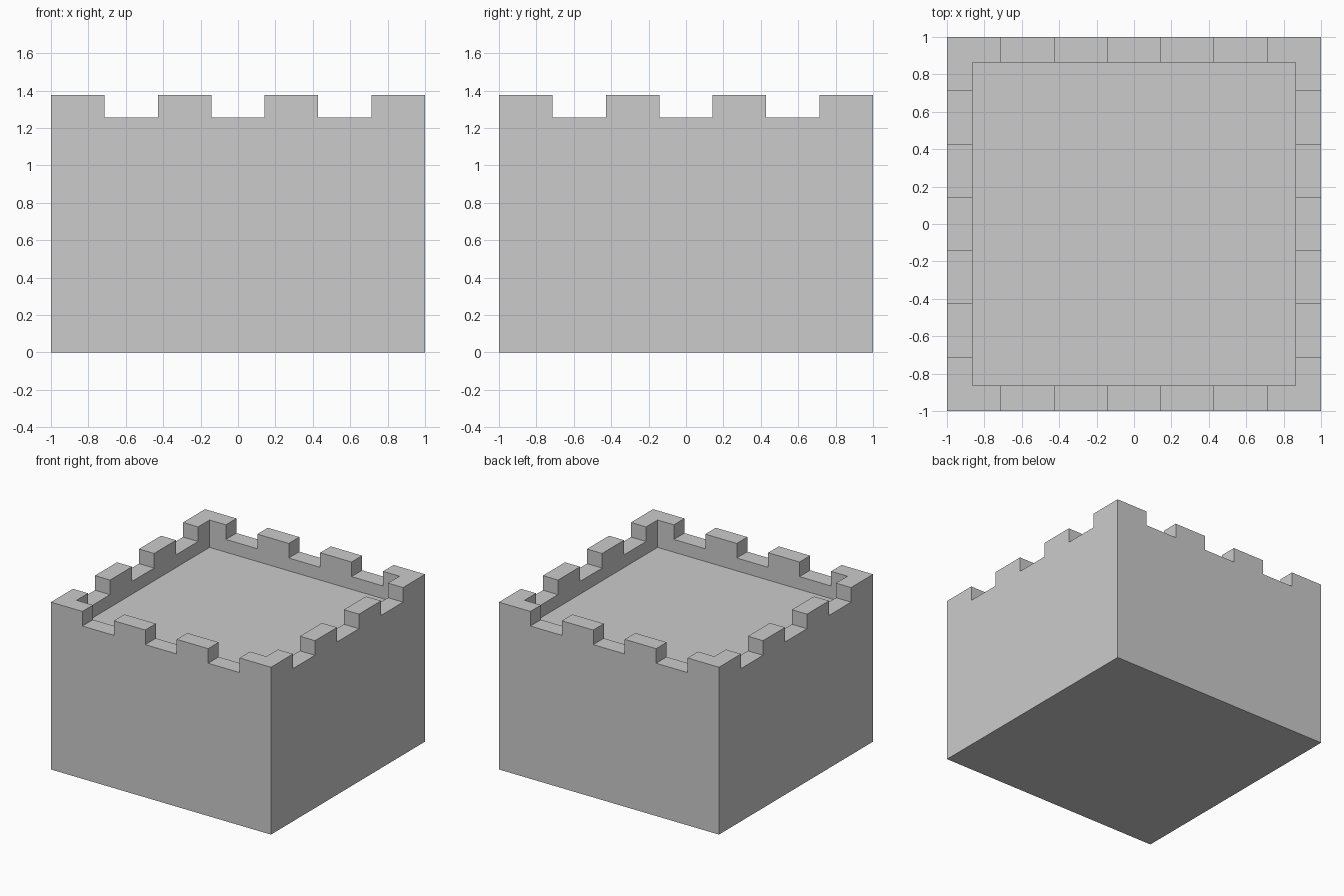
import bpy

if "Cube" in bpy.data.objects:
    bpy.data.objects.remove(bpy.data.objects["Cube"])

HALF = 1.0          # half width of the tower
INNER = 0.863       # half width inside the parapet
TOP = 1.375         # merlon top
NOTCH = 1.255       # notch bottom
FLOOR = 1.15        # roof floor
STEP = 2 * HALF / 7  # merlon and notch width


def box(name, sx, sy, z0, z1, x=0.0, y=0.0):
    bpy.ops.mesh.primitive_cube_add(size=1, location=(x, y, (z0 + z1) / 2))
    ob = bpy.context.object
    ob.name = name
    ob.scale = (sx, sy, z1 - z0)
    bpy.ops.object.transform_apply(location=True, rotation=False, scale=True)
    return ob


def cut(target, cutter):
    mod = target.modifiers.new("cut", 'BOOLEAN')
    mod.operation = 'DIFFERENCE'
    mod.solver = 'EXACT'
    mod.object = cutter
    bpy.context.view_layer.objects.active = target
    bpy.ops.object.modifier_apply(modifier=mod.name)
    bpy.data.objects.remove(cutter, do_unlink=True)


# Solid tower block
tower = box("battlement_tower", 2 * HALF, 2 * HALF, 0, TOP)

# Sunken roof floor inside the parapet
cut(tower, box("roof_cutter", 2 * INNER, 2 * INNER, FLOOR, TOP + 0.3))

# Three notches through each pair of opposite walls
for i in (-1, 0, 1):
    p = i * 2 * STEP
    cut(tower, box("notch_cutter", STEP, 3, NOTCH, TOP + 0.2, x=p))
    cut(tower, box("notch_cutter", 3, STEP, NOTCH, TOP + 0.2, y=p))
